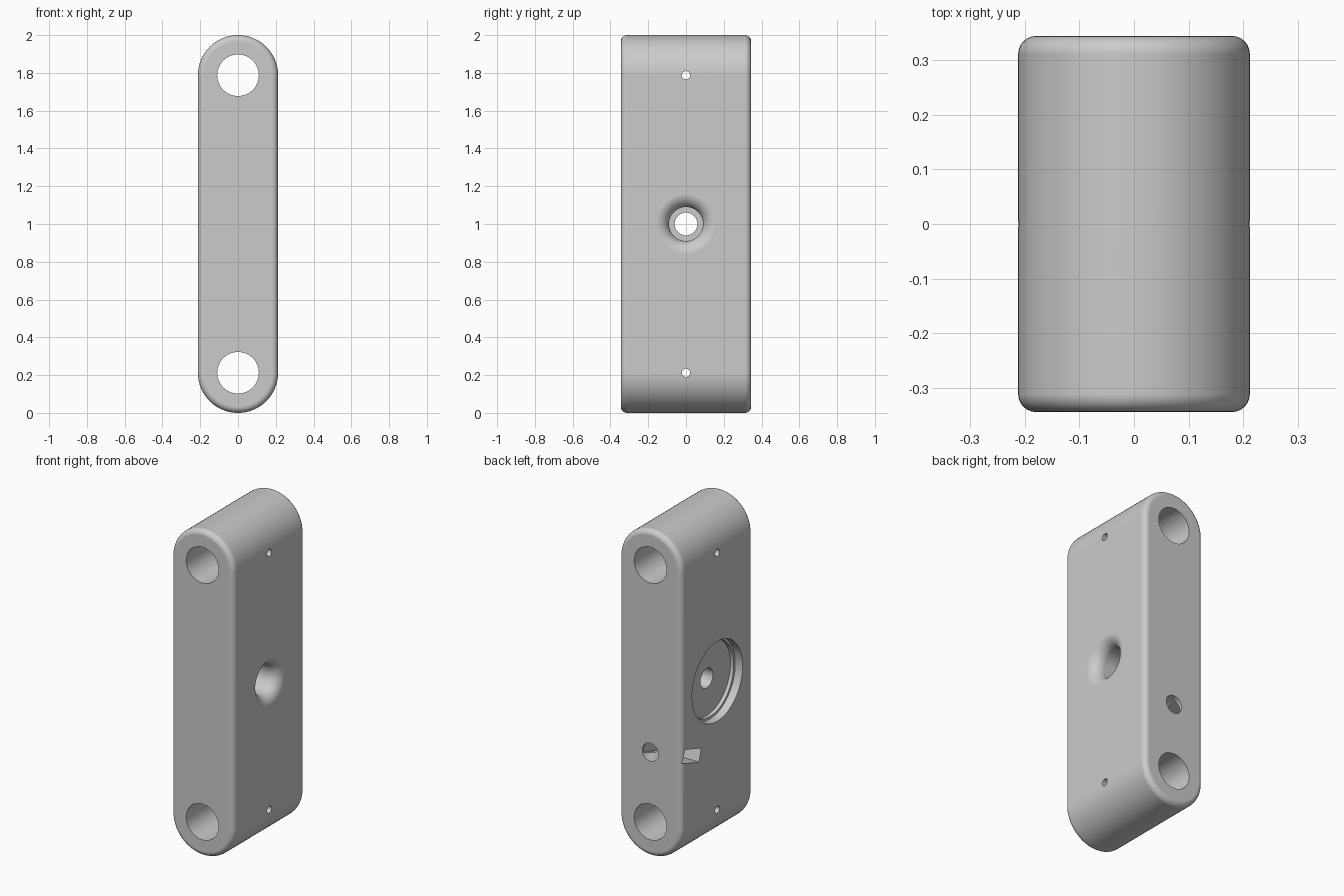
import bpy, bmesh, math
from mathutils import Matrix, Vector

R = 0.2125        # half width and end radius
HALF = 0.345      # half depth
LOW, HIGH = R, 2 - R

default = bpy.data.objects.get("Cube")
if default:
    bpy.data.objects.remove(default, do_unlink=True)

grey = bpy.data.materials.new("plain grey")
grey.use_nodes = True
grey.diffuse_color = (0.6, 0.6, 0.6, 1)
grey.node_tree.nodes["Principled BSDF"].inputs["Base Color"].default_value = (0.6, 0.6, 0.6, 1)


def make_object(name, bm):
    bmesh.ops.recalc_face_normals(bm, faces=bm.faces)
    mesh = bpy.data.meshes.new(name)
    bm.to_mesh(mesh)
    bm.free()
    mesh.materials.append(grey)
    obj = bpy.data.objects.new(name, mesh)
    bpy.context.collection.objects.link(obj)
    return obj


def cylinder(name, radius, start, end, sides=48):
    """Round cutter between two points."""
    a, b = Vector(start), Vector(end)
    turn = (b - a).to_track_quat('Z', 'Y').to_matrix().to_4x4()
    bm = bmesh.new()
    bmesh.ops.create_cone(bm, cap_ends=True, segments=sides, radius1=radius, radius2=radius,
                          depth=(b - a).length, matrix=Matrix.Translation((a + b) / 2) @ turn)
    return make_object(name, bm)


def lathe_x(name, profile, z, sides=64):
    """Revolve (x, radius) points about a horizontal axis at height z."""
    bm = bmesh.new()
    rings = []
    for x, r in profile:
        rings.append([bm.verts.new((x, r * math.cos(t), z + r * math.sin(t)))
                      for t in (math.tau * i / sides for i in range(sides))])
    for a, b in zip(rings, rings[1:]):
        for i in range(sides):
            j = (i + 1) % sides
            bm.faces.new((a[i], a[j], b[j], b[i]))
    bm.faces.new(rings[0])
    bm.faces.new(rings[-1])
    return make_object(name, bm)


# Body: rounded-end bar with softened front and back rims
bm = bmesh.new()
steps = 32
outline = []
for centre, first in ((HIGH, 0), (LOW, math.pi)):
    for i in range(steps + 1):
        t = first + math.pi * i / steps
        outline.append(bm.verts.new((R * math.cos(t), -HALF, centre + R * math.sin(t))))
front = bm.faces.new(outline)
extruded = bmesh.ops.extrude_face_region(bm, geom=[front], use_keep_orig=True)
moved = [g for g in extruded["geom"] if isinstance(g, bmesh.types.BMVert)]
bmesh.ops.translate(bm, verts=moved, vec=(0, 2 * HALF, 0))
bmesh.ops.recalc_face_normals(bm, faces=bm.faces)
rims = [e for e in bm.edges if abs(e.verts[0].co.y - e.verts[1].co.y) < 1e-5]
bmesh.ops.bevel(bm, geom=rims, offset=0.033, segments=6, profile=0.5, affect='EDGES')
body = make_object("body", bm)

cutters = []
# Large lengthwise bores and small cross pin holes at both ends
for label, z in (("lower", LOW), ("upper", HIGH)):
    cutters.append(cylinder(label + "_bore_cutter", 0.11, (0, -0.5, z), (0, 0.5, z), 64))
    cutters.append(cylinder(label + "_pin_cutter", 0.022, (-0.4, 0, z), (0.4, 0, z), 24))

# Central opening: stepped round pocket, narrow bore, flared mouth
flare = 0.07
profile = [(-0.3, 0.245), (-R + 0.05, 0.245), (-R + 0.05, 0.23), (-R + 0.072, 0.23),
           (-R + 0.072, 0.06), (R - 0.25, 0.06), (R - 0.25, 0.09)]
for i in range(11):
    t = math.pi / 2 * i / 10
    profile.append((R + 0.0003 - flare * (1 - math.sin(t)), 0.09 + flare * (1 - math.cos(t))))
profile.append((0.3, 0.16))
cutters.append(lathe_x("centre_cutter", profile, 1.0))

# Blind hole in the back and the tilted slot that meets it
cutters.append(cylinder("back_hole_cutter", 0.055, (0, 0.09, 0.64), (0, 0.5, 0.64)))
bm = bmesh.new()
bmesh.ops.create_cube(bm, size=1, matrix=Matrix.Translation((-0.12, 0.245, 0.635))
                      @ Matrix.Rotation(math.radians(17), 4, 'X')
                      @ Matrix.Diagonal((0.36, 0.165, 0.08, 1)))
cutters.append(make_object("slot_cutter", bm))

# Cut everything out of the body
bpy.ops.object.select_all(action='DESELECT')
body.select_set(True)
bpy.context.view_layer.objects.active = body
for cutter in cutters:
    cutter.hide_render = True
    cut = body.modifiers.new("cut", 'BOOLEAN')
    cut.operation = 'DIFFERENCE'
    cut.solver = 'EXACT'
    cut.object = cutter
    bpy.ops.object.modifier_apply(modifier=cut.name)
for cutter in cutters:
    bpy.data.objects.remove(cutter, do_unlink=True)

# Smooth shading with crisp hole rims and flat sides
bpy.ops.object.shade_smooth_by_angle(angle=math.radians(30))
weighted = body.modifiers.new("flat sides", 'WEIGHTED_NORMAL')
weighted.keep_sharp = True
